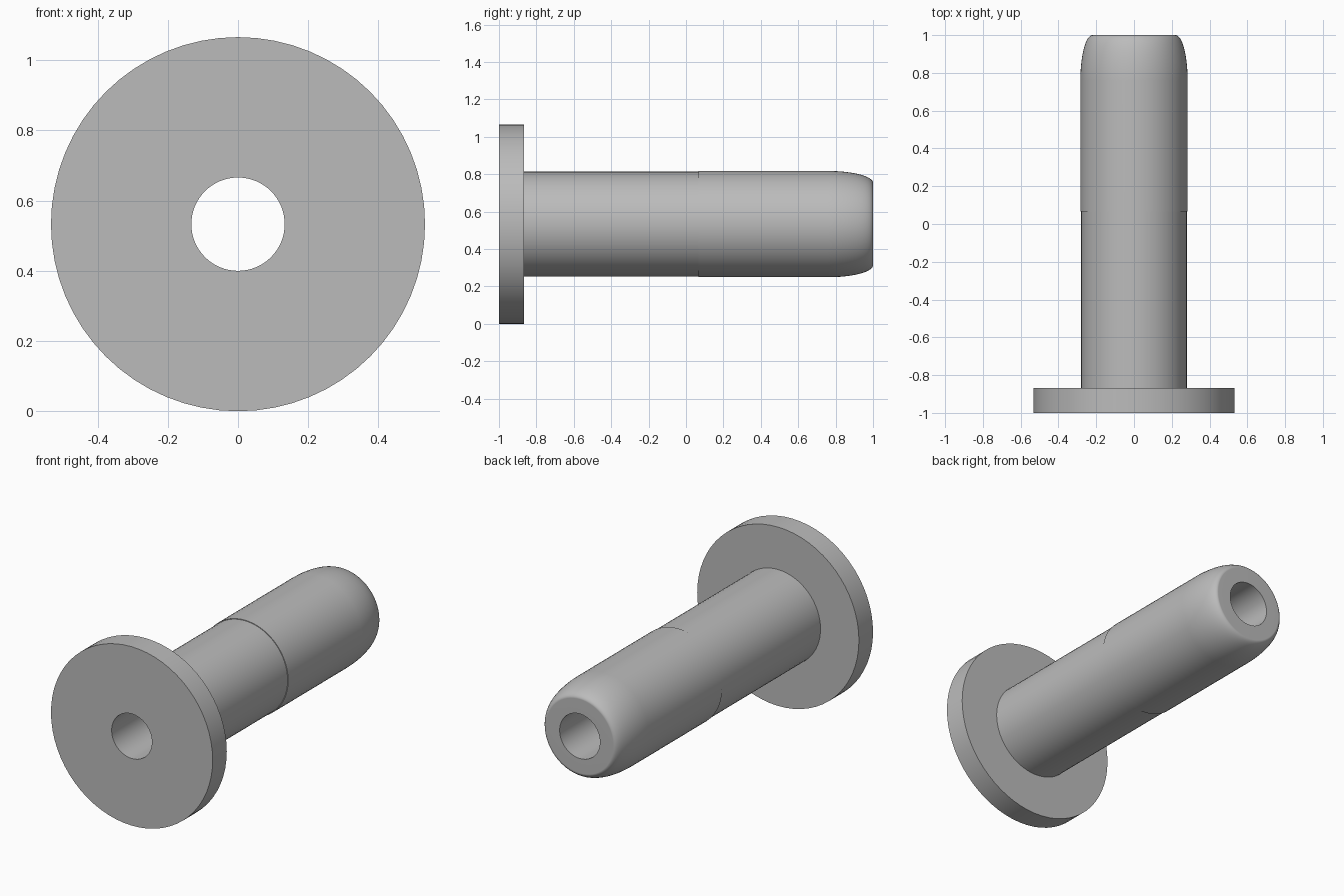
import bpy, bmesh, math
from mathutils import Matrix, Vector

cube = bpy.data.objects.get("Cube")
if cube:
    bpy.data.objects.remove(cube, do_unlink=True)

SEGMENTS = 64
FLANGE_R, SHAFT_R, SLEEVE_R, TIP_R, BORE_R = 0.533, 0.28, 0.284, 0.22, 0.133
FLANGE_Y, STEP_Y, NOSE_Y = -0.867, 0.067, 0.76
NOSE_STEPS = 16

grey = bpy.data.materials.new("plain grey")
grey.use_nodes = True
colour = (0.5, 0.5, 0.5, 1)
grey.diffuse_color = colour
grey.node_tree.nodes["Principled BSDF"].inputs["Base Color"].default_value = colour

# Half section as (radius, y): flange, shaft, slightly wider sleeve
profile = [(BORE_R, -1), (FLANGE_R, -1), (FLANGE_R, FLANGE_Y),
           (SHAFT_R, FLANGE_Y), (SHAFT_R, STEP_Y), (SLEEVE_R, STEP_Y)]
# Elliptical nose ending in a flat face around the bore
for i in range(NOSE_STEPS + 1):
    a = math.pi / 2 * i / NOSE_STEPS
    profile.append((TIP_R + (SLEEVE_R - TIP_R) * math.cos(a),
                    NOSE_Y + (1 - NOSE_Y) * math.sin(a)))
profile.append((BORE_R, 1))

# Turn the closed section around the long axis
bm = bmesh.new()
verts = [bm.verts.new((0, y, r)) for r, y in profile]
edges = [bm.edges.new((v, verts[(i + 1) % len(verts)])) for i, v in enumerate(verts)]
bmesh.ops.spin(bm, geom=verts + edges, cent=(0, 0, 0), axis=(0, 1, 0),
               angle=math.tau, steps=SEGMENTS, use_merge=True)
bmesh.ops.remove_doubles(bm, verts=bm.verts, dist=0.0005)
bmesh.ops.recalc_face_normals(bm, faces=bm.faces)
bmesh.ops.transform(bm, matrix=Matrix.Translation(Vector((0, 0, FLANGE_R))), verts=bm.verts)

mesh = bpy.data.meshes.new("flanged_bushing")
bm.to_mesh(mesh)
bm.free()
mesh.materials.append(grey)
bushing = bpy.data.objects.new("flanged_bushing", mesh)
bpy.context.collection.objects.link(bushing)

# Smooth round walls, crisp rims, flat end face
bpy.ops.object.select_all(action='DESELECT')
bushing.select_set(True)
bpy.context.view_layer.objects.active = bushing
bpy.ops.object.shade_smooth_by_angle(angle=math.radians(30))
weighted = bushing.modifiers.new("flat_rims", 'WEIGHTED_NORMAL')
weighted.keep_sharp = True
